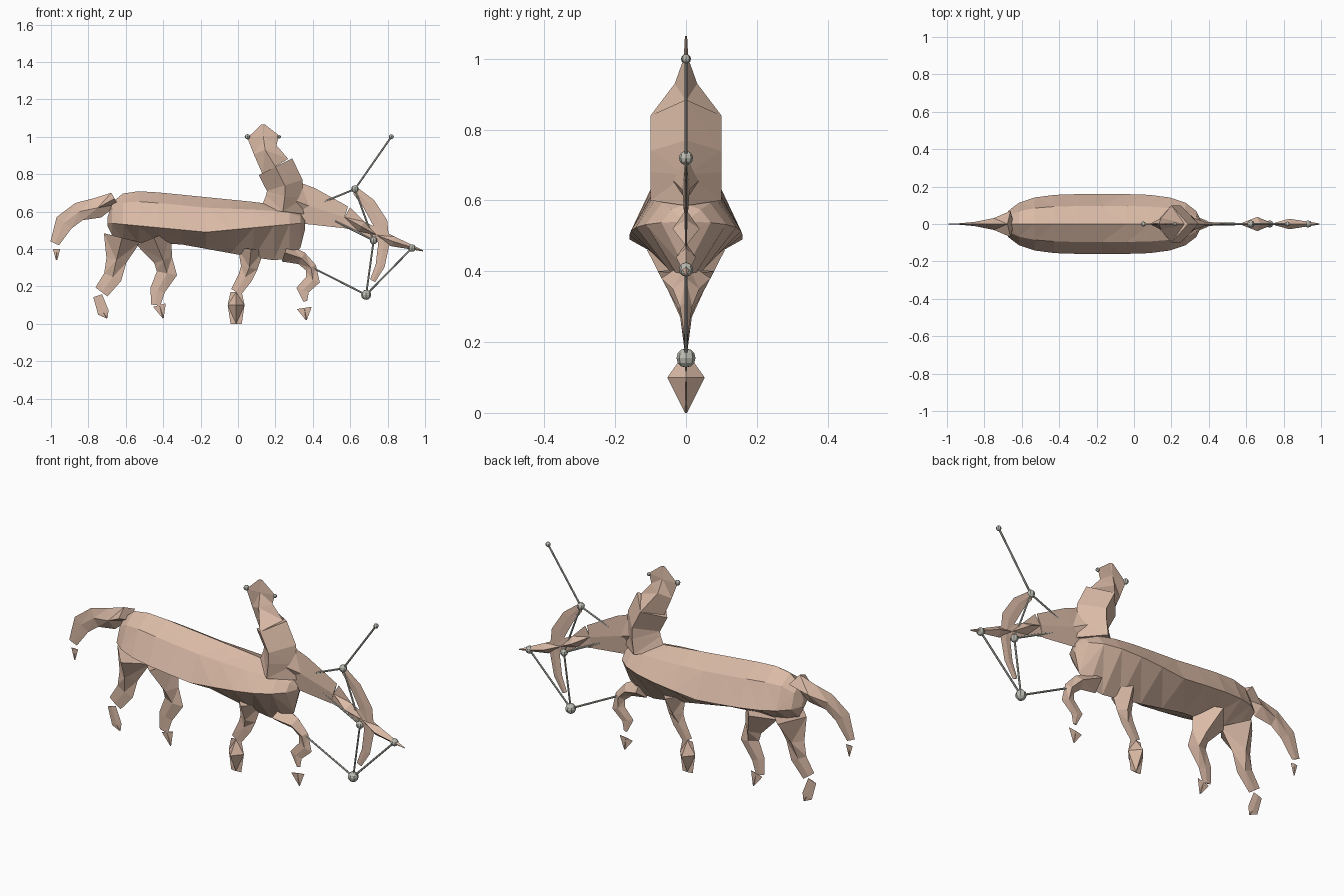
import bpy
import bmesh
import math
from mathutils import Matrix, Vector

cube = bpy.data.objects.get("Cube")
if cube:
    bpy.data.objects.remove(cube)


def material(name, red, green, blue):
    colour = (red, green, blue, 1)
    result = bpy.data.materials.new(name)
    result.use_nodes = True
    result.diffuse_color = colour
    shader = result.node_tree.nodes["Principled BSDF"]
    shader.inputs["Base Color"].default_value = colour
    return result


tan = material("tan skin", .7, .49, .38)
grey = material("grey metal", .5, .5, .45)


def finish(mesh_builder, name, mat):
    bmesh.ops.recalc_face_normals(mesh_builder, faces=mesh_builder.faces)
    mesh = bpy.data.meshes.new(name)
    mesh_builder.to_mesh(mesh)
    mesh_builder.free()
    mesh.materials.append(mat)
    part = bpy.data.objects.new(name, mesh)
    bpy.context.collection.objects.link(part)


def loft(name, rings):
    """Skin closed rings of points, cap both ends and facet the result."""
    builder = bmesh.new()
    loops = [[builder.verts.new(point) for point in ring] for ring in rings]
    for near, far in zip(loops, loops[1:]):
        for i in range(len(near)):
            builder.faces.new((near[i - 1], near[i], far[i], far[i - 1]))
    builder.faces.new(loops[0])
    builder.faces.new(loops[-1])
    bmesh.ops.triangulate(builder, faces=builder.faces)
    finish(builder, name, tan)


def limb(name, path, root=0, tip=.003, bulge=0):
    """Diamond sections along a path of (x, z, half width) in the middle plane.

    The half depth fades from root to tip and can bulge halfway.
    """
    centres = [Vector((x, 0, z)) for x, z, width in path]
    last = len(path) - 1
    rings = []
    for i, centre in enumerate(centres):
        along = centres[min(i + 1, last)] - centres[max(i - 1, 0)]
        across = Vector((along.z, 0, -along.x)).normalized()
        across *= max(path[i][-1], tip)
        t = i / last
        fade = max(root - tip, 0) * (1 - t) ** 3
        deep = Vector((0, tip + fade + bulge * math.sin(math.pi * t), 0))
        rings.append([centre + across, centre + deep,
                      centre - across, centre - deep])
    loft(name, rings)


def horse_section(u):
    """Six-sided barrel section at u, from the rump to the chest."""
    x = .53 * u - .17
    width = .16 * math.sqrt(1 - u ** 4)
    round_off = math.sqrt(1 - u ** 8)
    middle = .49 + .05 * abs(u)
    top = middle + (.66 - .1 * x - middle) * round_off
    low = middle + (min(.43, .37 - .18 * x) - middle) * round_off
    shoulder = middle + (top - middle) * .7
    return [(x, 0, top), (x, width * .6, shoulder), (x, width, middle),
            (x, 0, low), (x, -width, middle), (x, -width * .6, shoulder)]


# Horse barrel, with sections closer together towards both ends
loft("horse_body", [horse_section(math.sin(step / 4)) for step in range(-6, 7)])

# Rider
limb("torso", [(.24, .6, .12), (.25, .68, .1), (.25, .74, .08), (.2, .84, .08)],
     root=.1, tip=.1)
limb("neck_and_head", [(.2, .84, .08), (.145, .93, .065), (.135, 1, .085),
                       (.135, 1.065, .01)], root=.1)
limb("arm", [(.3, .66, .1), (.38, .63, .1), (.57, .57, .06)], root=.04, tip=.006)

# Weapon held in the hand
limb("hand", [(.57, .57, .06), (.66, .52, .03), (.74, .475, .035)], bulge=.035)
limb("arrowhead", [(.74, .475, .035), (.83, .44, .027), (.99, .39, 0)], bulge=.025)
limb("bow", [(.63, .71, .02), (.7, .64, .035), (.76, .54, .04), (.78, .43, .03),
             (.76, .31, .025), (.72, .23, .015)])

# Tail with a loose tip
limb("tail", [(-.66, .67, .035), (-.75, .62, .055), (-.85, .6, .05),
              (-.93, .54, .05), (-.98, .43, .025)], root=.07)
limb("tail_tip", [(-.97, .4, .02), (-.97, .34, 0)])

# Hind legs
limb("rear_leg", [(-.62, .46, .1), (-.65, .34, .055), (-.67, .25, .05),
                  (-.73, .17, .04)], root=.11)
limb("rear_hoof", [(-.75, .15, .025), (-.72, .06, .03), (-.7, .03, 0)])
limb("second_rear_leg", [(-.45, .46, .1), (-.4, .34, .05), (-.38, .27, .055),
                         (-.43, .18, .04), (-.44, .1, .025)], root=.11)
limb("second_rear_hoof", [(-.42, .1, .035), (-.4, .03, 0)])

# Front legs
limb("front_leg", [(.07, .4, .07), (.06, .3, .045), (.04, .25, .04),
                   (-.01, .17, .03)], root=.08)
limb("front_hoof", [(-.01, .17, .03), (-.01, .1, .045), (-.01, 0, .03)], bulge=.05)
limb("raised_front_leg", [(.25, .38, .05), (.34, .35, .035), (.39, .3, .03),
                          (.4, .235, .04), (.345, .18, .035), (.36, .12, .01)],
     root=.07)
limb("raised_front_hoof", [(.355, .085, .04), (.365, .02, 0)])

# Metal joints: x, z, radius
joints = {
    "tip": (.82, 1, .013),
    "upper": (.625, .72, .02),
    "head_back": (.05, 1, .014),
    "head_front": (.22, 1, .01),
    "grip": (.725, .445, .02),
    "arrow": (.93, .405, .02),
    "lower": (.685, .155, .027),
    "elbow": (.38, .62, .01),
    "chest": (.27, .365, .01),
}
spots = {}
for name, (x, z, radius) in joints.items():
    spots[name] = Vector((x, 0, z))
    builder = bmesh.new()
    bmesh.ops.create_uvsphere(builder, u_segments=8, v_segments=6, radius=radius,
                              matrix=Matrix.Translation(spots[name]))
    finish(builder, name + "_joint", grey)


def rod(start, end):
    span = spots[end] - spots[start]
    turn = span.to_track_quat("Z", "Y").to_matrix().to_4x4()
    place = Matrix.Translation((spots[start] + spots[end]) / 2)
    builder = bmesh.new()
    bmesh.ops.create_cone(builder, cap_ends=True, segments=6, radius1=.005,
                          radius2=.005, depth=span.length, matrix=place @ turn)
    finish(builder, start + "_to_" + end + "_rod", grey)


# Rods between the joints
for start, end in [("tip", "upper"), ("upper", "elbow"), ("upper", "grip"),
                   ("elbow", "grip"), ("grip", "lower"), ("lower", "arrow"),
                   ("lower", "chest")]:
    rod(start, end)
